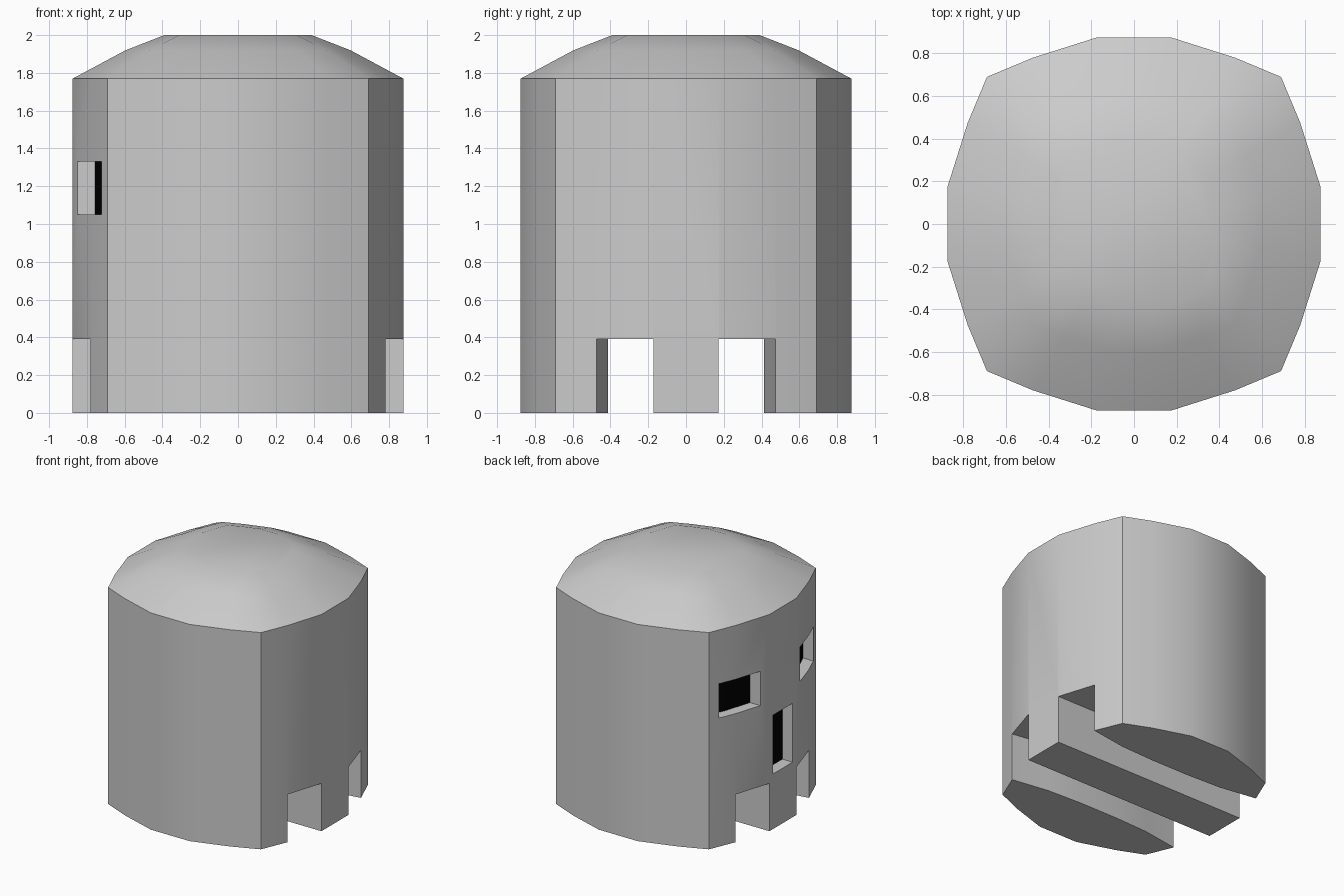
import bpy, bmesh

if "Cube" in bpy.data.objects:
    bpy.data.objects.remove(bpy.data.objects["Cube"])

WALL_TOP, DEPTH = 1.77, 0.095


def make(name, rings, cap=True):
    """Loft closed rings of 3D points into a solid."""
    bm = bmesh.new()
    loops = [[bm.verts.new(p) for p in ring] for ring in rings]
    n = len(rings[0])
    for a, b in zip(loops, loops[1:]):
        for i in range(n):
            j = (i + 1) % n
            bm.faces.new((a[i], a[j], b[j], b[i]))
    bm.faces.new(loops[0][::-1])
    bm.faces.new(loops[-1])
    bmesh.ops.recalc_face_normals(bm, faces=bm.faces)
    mesh = bpy.data.meshes.new(name)
    bm.to_mesh(mesh)
    bm.free()
    ob = bpy.data.objects.new(name, mesh)
    bpy.context.collection.objects.link(ob)
    return ob


def prism(name, plan, z0, z1):
    return make(name, [[(x, y, z) for x, y in plan] for z in (z0, z1)])


# Rounded-square plan: one bowed side turned four times
side = [(0.69, -0.69), (0.78, -0.475), (0.875, -0.175), (0.875, 0.175), (0.78, 0.475)]
plan = []
for k in range(4):
    plan += side
    side = [(-y, x) for x, y in side]

# Body with stepped domed roof
levels = [(1, 0), (1, WALL_TOP), (0.68, 1.92), (0.445, 2.0)]
body = make("tower_body", [[(x * s, y * s, z) for x, y in plan] for s, z in levels])
cutters = []

# Two grooves through the base, outer walls bowed inwards
bow = [(1, 0.473), (0.78, 0.473), (0.47, 0.425), (0.17, 0.412)]
outer = bow + [(-x, y) for x, y in reversed(bow)]
groove = outer + [(-1, 0.173), (1, 0.173)]
for s in (1, -1):
    cutters.append(prism("groove_cutter", [(x, y * s) for x, y in groove], -0.2, 0.39))

# Three recessed windows on the left wall, each with a black pane
black = bpy.data.materials.new("black_pane")
black.diffuse_color = (0, 0, 0, 1)
black.use_nodes = True
black.node_tree.nodes["Principled BSDF"].inputs["Base Color"].default_value = black.diffuse_color
corner = [(-0.723, 0.61), (-0.78, 0.475), (-0.849, 0.255)]
windows = [
    ("back", corner, 1.05, 1.33),
    ("front", [(x, -y) for x, y in corner], 1.05, 1.33),
    ("middle", [(-0.875, 0.125), (-0.875, -0.125)], 0.45, 0.93),
]
for label, path, z0, z1 in windows:
    inner = [(x + DEPTH, y) for x, y in path]
    cutters.append(prism("window_cutter", inner + [(-1.1, path[-1][1]), (-1.1, path[0][1])], z0, z1))
    thick = [(x - 0.003, y) for x, y in inner] + [(x + 0.02, y) for x, y in reversed(inner)]
    pane = prism(label + "_window_pane", thick, z0, z1)
    pane.data.materials.append(black)

# Cut the body
bpy.context.view_layer.objects.active = body
for c in cutters:
    mod = body.modifiers.new("cut", 'BOOLEAN')
    mod.operation, mod.solver, mod.object = 'DIFFERENCE', 'EXACT', c
    bpy.ops.object.modifier_apply(modifier=mod.name)
    bpy.data.objects.remove(c)

# Smooth shading with sharp edges kept
bpy.ops.object.select_all(action='DESELECT')
body.select_set(True)
bpy.ops.object.shade_smooth_by_angle()
